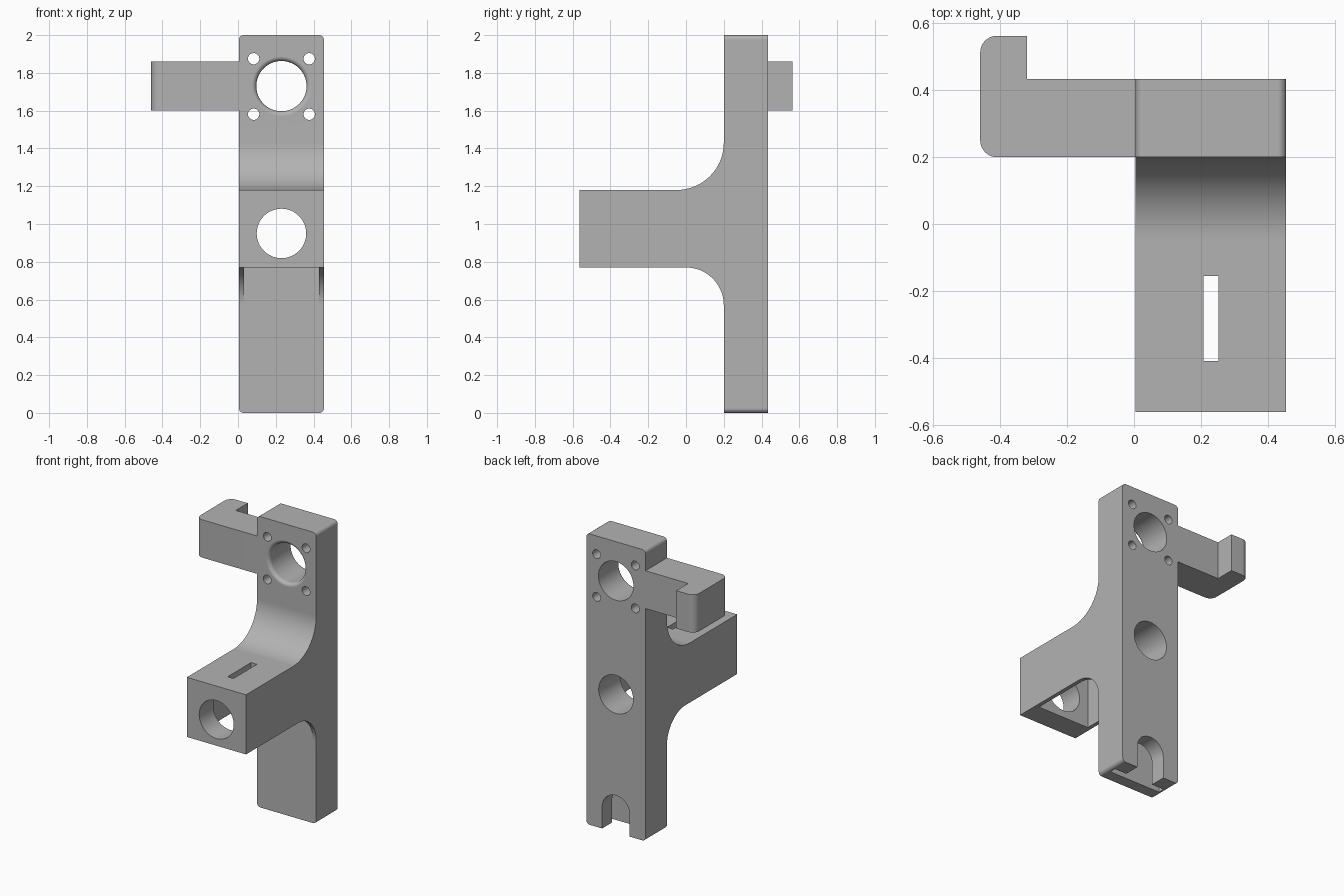
import bpy, bmesh
from math import sin, cos, radians, pi

cube = bpy.data.objects.get("Cube")
if cube:
    bpy.data.objects.remove(cube, do_unlink=True)

grey = bpy.data.materials.new("plain grey")
grey.use_nodes = True
colour = (0.45, 0.45, 0.45, 1)
grey.diffuse_color = colour
grey.node_tree.nodes["Principled BSDF"].inputs["Base Color"].default_value = colour


def arc(cx, cy, r, start, end, steps=16):
    angles = [radians(start + (end - start) * i / steps) for i in range(steps + 1)]
    return [(cx + r * cos(a), cy + r * sin(a)) for a in angles]


def prism(name, outline, axis, low, high):
    """Extrude a 2D outline (remaining axes in xyz order) along an axis."""
    def place(p, t):
        co = list(p)
        co.insert("xyz".index(axis), t)
        return co
    bm = bmesh.new()
    a = [bm.verts.new(place(p, low)) for p in outline]
    b = [bm.verts.new(place(p, high)) for p in outline]
    bm.faces.new(a)
    bm.faces.new(b)
    for i in range(len(a)):
        j = (i + 1) % len(a)
        bm.faces.new((a[i], a[j], b[j], b[i]))
    return finish(name, bm)


def finish(name, bm):
    bmesh.ops.recalc_face_normals(bm, faces=bm.faces[:])
    mesh = bpy.data.meshes.new(name)
    bm.to_mesh(mesh)
    bm.free()
    mesh.materials.append(grey)
    obj = bpy.data.objects.new(name, mesh)
    bpy.context.collection.objects.link(obj)
    return obj


def box(x0, x1, y0, y1):
    return [(x0, y0), (x1, y0), (x1, y1), (x0, y1)]


def combine(target, other, operation):
    mod = target.modifiers.new("join", "BOOLEAN")
    mod.operation, mod.object, mod.solver = operation, other, "EXACT"
    bpy.context.view_layer.objects.active = target
    bpy.ops.object.modifier_apply(modifier=mod.name)
    bpy.data.objects.remove(other, do_unlink=True)


def round_hole(x, z, r, y0=-0.7, y1=0.6, steps=64):
    return prism("hole", arc(x, z, r, 0, 360, steps)[:-1], "y", y0, y1)


def arch(x, r, spring):
    return [(x - r, -0.1), (x + r, -0.1)] + arc(x, spring, r, 0, 180, 24)


LEFT, RIGHT, MID = 0.005, 0.455, 0.23
FRONT, BACK = 0.2, 0.433

# Upright plate with rounded corners
c = 0.025
plate = (arc(RIGHT - c, 2 - c, c, 0, 90, 6) + arc(LEFT + c, 2 - c, c, 90, 180, 6)
         + arc(LEFT + c, c, c, 180, 270, 6) + arc(RIGHT - c, c, c, 270, 360, 6))
bracket = prism("mounting_bracket", plate, "y", FRONT, BACK)

# Forward arm with fillets above and below
arm = ([(-0.563, 1.18), (-0.563, 0.77)] + arc(0, 0.57, 0.2, 90, 0)
       + [(0.3, 0.57), (0.3, 1.43)] + arc(-0.05, 1.43, 0.25, 0, -90))
combine(bracket, prism("forward_arm", arm, "x", LEFT, RIGHT), "UNION")

# Side arm with hooked end
hook = ([(0.1, FRONT), (0.1, BACK), (-0.32, BACK), (-0.32, 0.563)]
        + arc(-0.41, 0.513, 0.05, 90, 180, 10) + arc(-0.41, 0.25, 0.05, 180, 270, 10))
combine(bracket, prism("side_hook", hook, "z", 1.6, 1.86), "UNION")

# Hollow underside of the forward arm and the slot in its top
combine(bracket, prism("arm_cavity", box(LEFT + 0.027, RIGHT - 0.027, -0.41, FRONT),
                       "z", 0.4, 1.12), "DIFFERENCE")
combine(bracket, prism("top_slot", box(0.208, 0.253, -0.41, -0.155), "z", 1.0, 1.3),
        "DIFFERENCE")

# Through holes: arm bore, plate bore and four screw holes
combine(bracket, round_hole(MID, 0.95, 0.131), "DIFFERENCE")
combine(bracket, round_hole(MID, 1.73, 0.133), "DIFFERENCE")
for sx in (-1, 1):
    for sz in (-1, 1):
        combine(bracket, round_hole(MID + sx * 0.147, 1.728 + sz * 0.147, 0.03, steps=32),
                "DIFFERENCE")

# Rounded lip at the front of the plate bore
bm = bmesh.new()
lip = 0.025
rings = [(0.133 + lip, FRONT - 0.02)]
rings += [(0.133 + lip - lip * sin(t), FRONT + lip - lip * cos(t))
          for t in (i * pi / 16 for i in range(9))]
loops = [[bm.verts.new((x, y, z)) for x, z in arc(MID, 1.73, r, 0, 360, 64)[:-1]]
         for r, y in rings]
for a, b in zip(loops, loops[1:]):
    for i in range(64):
        j = (i + 1) % 64
        bm.faces.new((a[i], a[j], b[j], b[i]))
bm.faces.new(loops[0])
bm.faces.new(loops[-1])
combine(bracket, finish("bore_lip", bm), "DIFFERENCE")

# Keyed slot at the foot: narrow arch at the back, wide pocket inside
combine(bracket, prism("foot_slot", arch(MID, 0.105, 0.15), "y", 0.3, 0.6), "DIFFERENCE")
combine(bracket, prism("foot_pocket", arch(MID, 0.198, 0.15), "y", 0.28, 0.325), "DIFFERENCE")

# Smooth the curved faces, keep flat faces flat
bpy.ops.object.select_all(action="DESELECT")
bracket.select_set(True)
bpy.context.view_layer.objects.active = bracket
bpy.ops.object.shade_smooth_by_angle(angle=radians(30))
weighted = bracket.modifiers.new("flat_faces", "WEIGHTED_NORMAL")
weighted.keep_sharp = True
